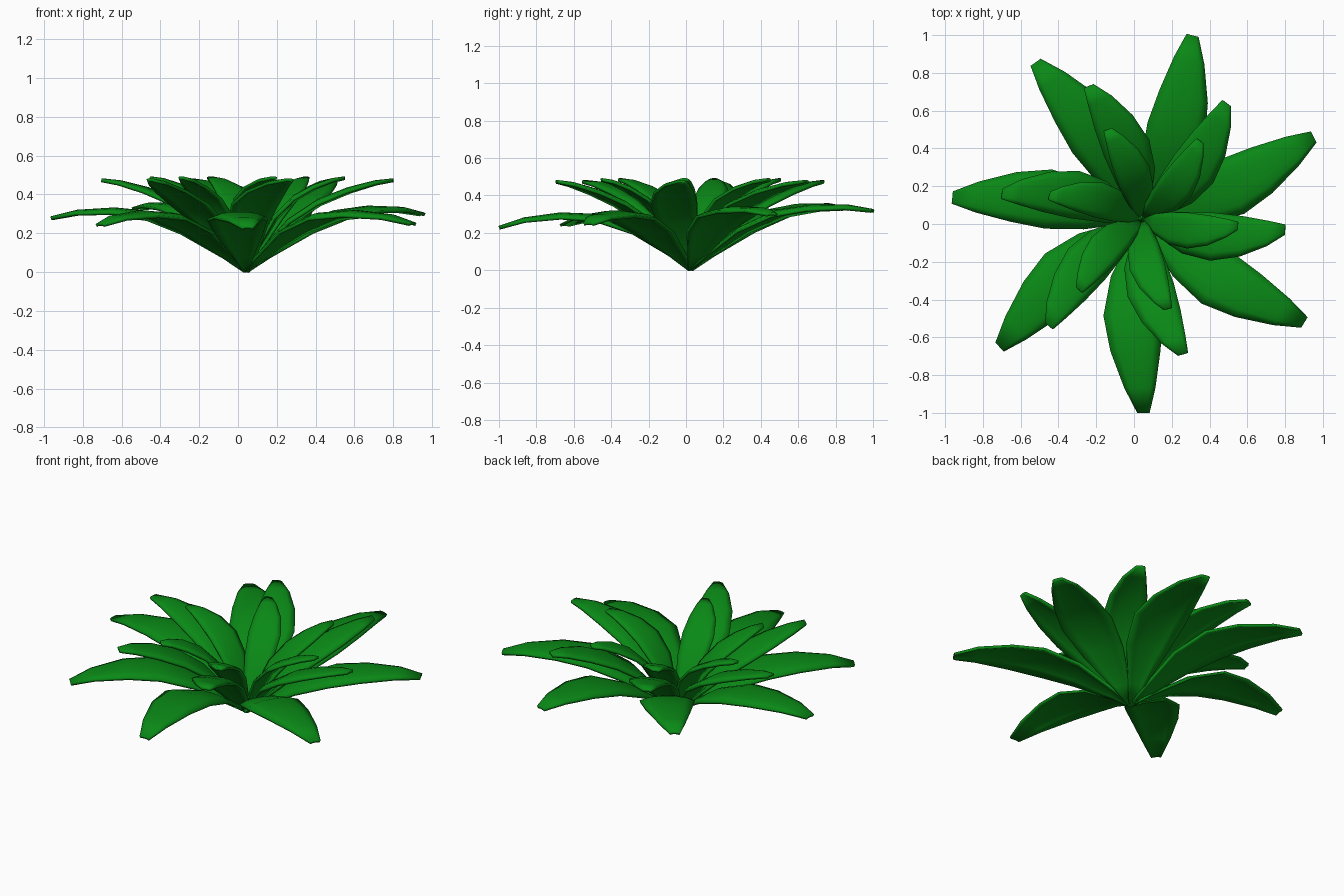
import bpy
from mathutils import Vector

green = bpy.data.materials.new("leaf_green")
green.diffuse_color = (0.003, 0.25, 0.008, 1)
ROOT = Vector((0.042, 0.025, 0))

# Rows along a leaf: fraction of length, height, width, sideways swerve
OUTER = [(0, 0.005, 0.03, 0), (0.1, 0.085, 0.10, 0.015), (0.3, 0.225, 0.25, 0.04),
         (0.5, 0.307, 0.31, 0.05), (0.68, 0.325, 0.26, 0.04),
         (0.87, 0.313, 0.16, 0.018), (1, 0.28, 0.06, 0)]
MIDDLE = [(0, 0.005, 0.03, 0), (0.12, 0.12, 0.12, 0.02), (0.3, 0.27, 0.215, 0.055),
          (0.5, 0.37, 0.25, 0.065), (0.7, 0.43, 0.21, 0.052),
          (0.88, 0.465, 0.13, 0.027), (1, 0.475, 0.05, 0)]
INNER = [(0, 0.005, 0.025, 0), (0.12, 0.13, 0.09, 0.015), (0.3, 0.29, 0.165, 0.036),
         (0.5, 0.39, 0.185, 0.043), (0.7, 0.445, 0.155, 0.035),
         (0.88, 0.475, 0.095, 0.017), (1, 0.483, 0.04, 0)]


def leaf(name, tip, rows, tip_z):
    """Strip with down-bent edges from the root to the tip, seven points across."""
    span = Vector((tip[0], tip[1], 0)) - ROOT
    side = Vector((span.y, -span.x, 0)).normalized()
    verts, faces, cols = [], [], 7
    for t, z, w, swerve in rows:
        for c in range(cols):
            u = c / (cols - 1) * 2 - 1
            p = ROOT + span * t + side * (swerve + u * w / 2)
            p.z = z + (tip_z - rows[-1][1]) * t * t - 0.09 * w * abs(u) ** 3
            verts.append(p)
    for r in range(len(rows) - 1):
        for c in range(cols - 1):
            a = r * cols + c
            faces.append((a, a + 1, a + cols + 1, a + cols))
    me = bpy.data.meshes.new(name)
    me.from_pydata(verts, [], faces)
    me.update()
    me.materials.append(green)
    ob = bpy.data.objects.new(name, me)
    bpy.context.collection.objects.link(ob)
    solid = ob.modifiers.new("thickness", 'SOLIDIFY')
    solid.thickness = 0.016
    solid.offset = 0
    bpy.context.view_layer.objects.active = ob
    ob.select_set(True)
    bpy.ops.object.shade_smooth_by_angle(angle=0.7)
    ob.select_set(False)


# Outer drooping leaves
for i, (x, y, z) in enumerate([(0.31, 0.997, 0.32), (0.95, 0.46, 0.30), (0.90, -0.52, 0.25),
                               (0.05, -0.998, 0.23), (-0.71, -0.65, 0.245),
                               (-0.96, 0.14, 0.28), (-0.52, 0.855, 0.33)]):
    leaf(f"outer_leaf_{i + 1}", (x, y), OUTER, z)

# Middle leaves
for i, tip in enumerate([(0.49, 0.64), (0.80, -0.03), (0.26, -0.69),
                         (-0.45, -0.54), (-0.70, 0.16), (-0.24, 0.73)]):
    leaf(f"middle_leaf_{i + 1}", tip, MIDDLE, 0.475)

# Inner upright leaves
for i, tip in enumerate([(0.35, 0.44), (0.55, -0.01), (0.18, -0.45),
                         (-0.29, -0.35), (-0.45, 0.15), (-0.14, 0.50)]):
    leaf(f"inner_leaf_{i + 1}", tip, INNER, 0.485)
